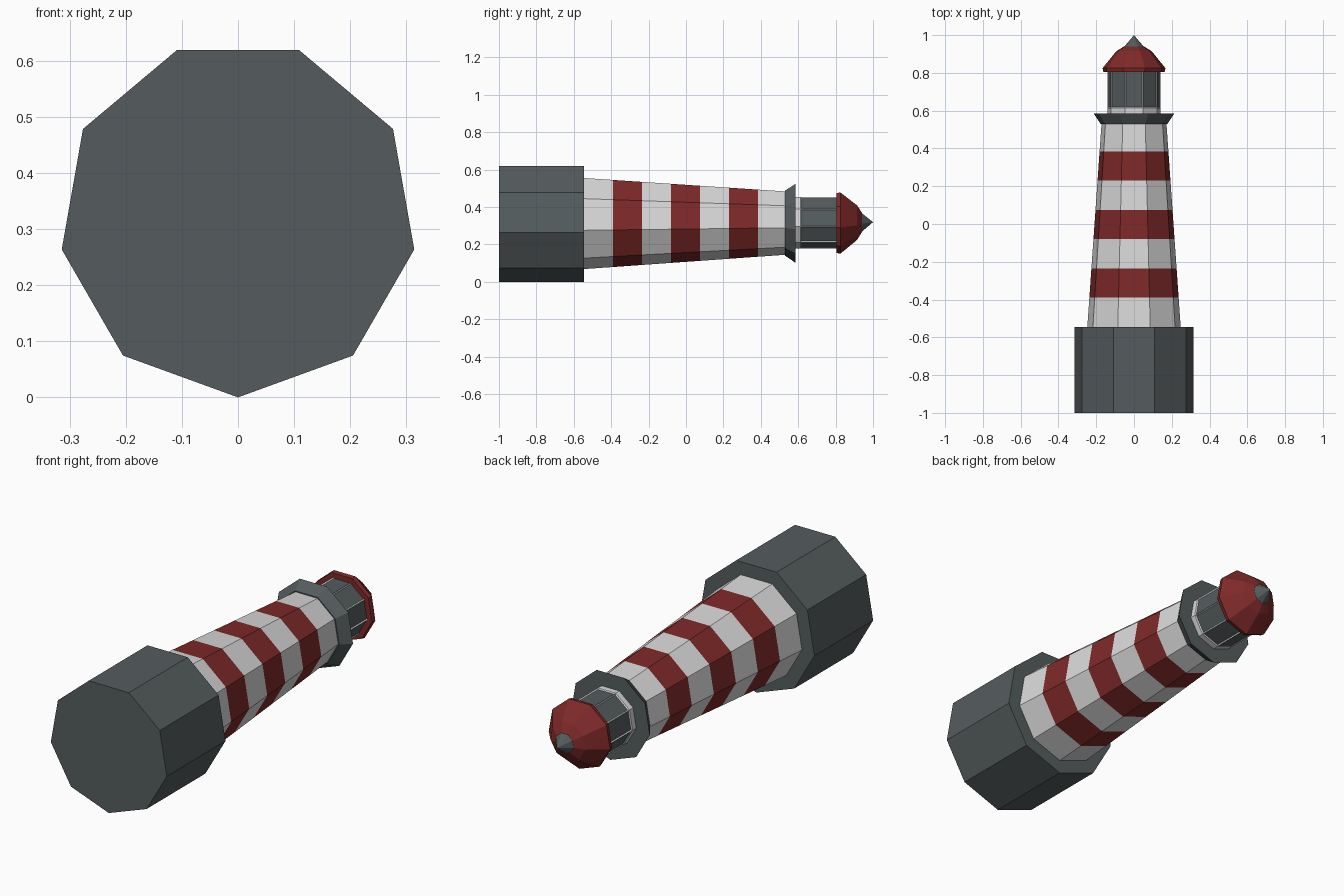
import bpy, bmesh, math

cube = bpy.data.objects.get("Cube")
if cube:
    bpy.data.objects.remove(cube, do_unlink=True)

SIDES = 9
AXIS_Z = 0.319   # height of the tower's axis, which lies along y


def material(name, rgb):
    m = bpy.data.materials.new(name)
    m.use_nodes = True
    m.diffuse_color = (*rgb, 1)
    m.node_tree.nodes["Principled BSDF"].inputs["Base Color"].default_value = (*rgb, 1)
    return m


white = material("white paint", (0.70, 0.70, 0.70))
red = material("red paint", (0.21, 0.022, 0.022))
grey = material("slate grey", (0.09, 0.107, 0.11))


def turned(name, profile, mats, band_rule=None, panel_bands=()):
    """Nine-sided closed solid from (y, radius) pairs, coloured band by band."""
    bm = bmesh.new()
    rings = []
    for y, r in profile:
        if r == 0:
            rings.append([bm.verts.new((0, y, AXIS_Z))] * SIDES)
            continue
        angles = [math.tau * k / SIDES for k in range(SIDES)]
        rings.append([bm.verts.new((r * math.sin(a), y, AXIS_Z - r * math.cos(a)))
                      for a in angles])
    panels = []
    for i, (a, b) in enumerate(zip(rings, rings[1:])):
        for k in range(SIDES):
            n = (k + 1) % SIDES
            corners = list(dict.fromkeys([a[k], a[n], b[n], b[k]]))
            face = bm.faces.new(corners)
            face.material_index = band_rule(i) if band_rule else 0
            if i in panel_bands:
                panels.append(face)
    for ring in (rings[0], rings[-1]):
        if len(set(ring)) > 1:
            bm.faces.new(ring)
    bmesh.ops.recalc_face_normals(bm, faces=bm.faces)
    # Recessed panes inside a pale frame
    if panels:
        bmesh.ops.inset_individual(bm, faces=panels, thickness=0.008, depth=-0.004)
        for face in panels:
            face.material_index = 1
    mesh = bpy.data.meshes.new(name)
    bm.to_mesh(mesh)
    bm.free()
    for m in mats:
        mesh.materials.append(m)
    obj = bpy.data.objects.new(name, mesh)
    bpy.context.collection.objects.link(obj)
    return obj


# Foundation block
turned("foundation", [(-1, 0.319), (-0.545, 0.319)], [grey])

# Tapered tower with seven alternating bands
BANDS = 7
tower_profile = [(-0.545 + 1.085 * i / BANDS, 0.251 - 0.077 * i / BANDS)
                 for i in range(BANDS + 1)]
turned("tower", tower_profile, [white, red], band_rule=lambda i: i % 2)

# Flared gallery
turned("gallery", [(0.53, 0.18), (0.585, 0.217)], [grey])

# Lantern room with a pane on every side
turned("lantern_room", [(0.58, 0.142), (0.613, 0.142), (0.812, 0.142)],
       [white, grey], panel_bands=(1,))

# Domed roof and pointed finial
turned("roof", [(0.805, 0.165), (0.825, 0.169), (0.915, 0.095), (0.941, 0.052)], [red])
turned("finial", [(0.938, 0.053), (1, 0)], [grey])
